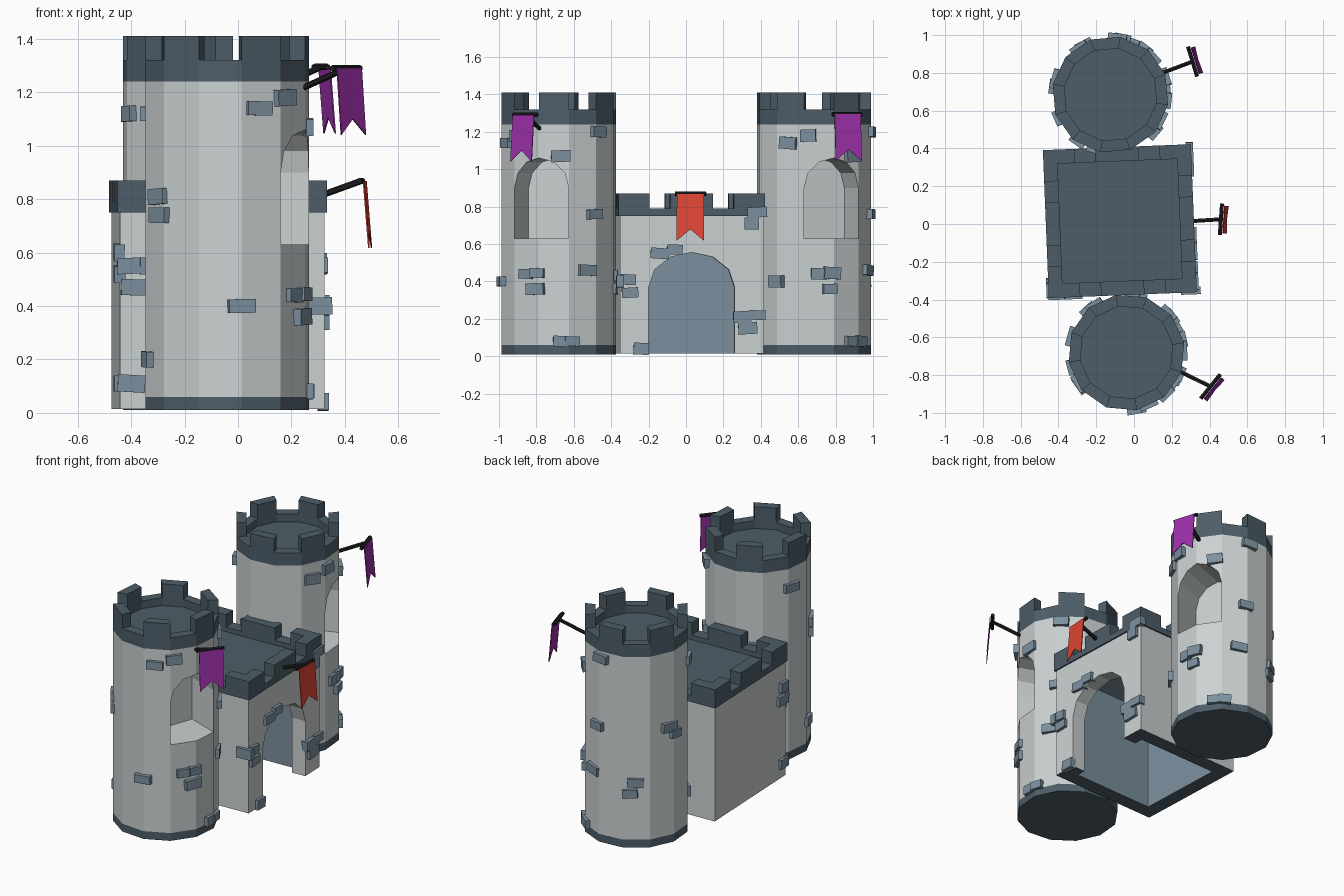
import bpy, bmesh, random
from math import sin, cos, pi, radians
from mathutils import Vector, Matrix

if "Cube" in bpy.data.objects:
    bpy.data.objects.remove(bpy.data.objects["Cube"])

random.seed(4)


def material(name, rgb):
    m = bpy.data.materials.new(name)
    m.diffuse_color = (*rgb, 1)
    m.use_nodes = True
    m.node_tree.nodes["Principled BSDF"].inputs["Base Color"].default_value = m.diffuse_color
    return m


WALL = material("pale_stone", (0.60, 0.64, 0.64))
DARK = material("dark_slate", (0.075, 0.11, 0.14))
BLUE = material("blue_stone", (0.20, 0.28, 0.35))
BLACK = material("black_iron", (0.012, 0.012, 0.014))
PURPLE = material("purple_cloth", (0.34, 0.03, 0.40))
RED = material("red_cloth", (0.75, 0.06, 0.035))


def add(name, bm, mat, place=Matrix()):
    bmesh.ops.recalc_face_normals(bm, faces=bm.faces)
    me = bpy.data.meshes.new(name)
    bm.to_mesh(me)
    bm.free()
    ob = bpy.data.objects.new(name, me)
    bpy.context.collection.objects.link(ob)
    me.materials.append(mat)
    ob.matrix_world = place
    return ob


def prism(pts, vec):
    """Closed solid: polygon of 3D points swept along vec."""
    bm = bmesh.new()
    f = bm.faces.new([bm.verts.new(p) for p in pts])
    ext = bmesh.ops.extrude_face_region(bm, geom=[f], use_keep_orig=True)
    bmesh.ops.translate(bm, vec=vec, verts=[v for v in ext["geom"] if isinstance(v, bmesh.types.BMVert)])
    bmesh.ops.recalc_face_normals(bm, faces=bm.faces)
    return bm


def cut(ob, cutters):
    """Subtract cutters, bake the result, drop the cutters."""
    for c in cutters:
        c.hide_render = True
        mod = ob.modifiers.new("cut", "BOOLEAN")
        mod.object, mod.operation, mod.solver = c, "DIFFERENCE", "EXACT"
    bpy.context.view_layer.update()
    me = bpy.data.meshes.new_from_object(ob.evaluated_get(bpy.context.evaluated_depsgraph_get()))
    ob.modifiers.clear()
    ob.data = me
    for c in cutters:
        bpy.data.objects.remove(c)


def crown(name, outline, merlon, z0, z1, z2, floor, thick, place):
    """Parapet: solid slab, sunken floor, raised merlons."""
    bm = prism([(x, y, z0) for x, y in outline], (0, 0, z1 - z0))
    top = max(bm.faces, key=lambda f: f.calc_center_median().z)
    if top.normal.z < 0:
        top.normal_flip()
    ring = bmesh.ops.inset_region(bm, faces=[top], thickness=thick, use_even_offset=True)["faces"]
    n = len(outline)
    mids = [(Vector(outline[i]) + Vector(outline[(i + 1) % n])) / 2 for i in range(n)]
    raised = [f for f in ring if merlon(min(range(n), key=lambda i: (mids[i] - f.calc_center_median().xy).length))]
    for faces, dz in (([top], floor - z1), (raised, z2 - z1)):
        ext = bmesh.ops.extrude_face_region(bm, geom=faces)
        bmesh.ops.translate(bm, vec=(0, 0, dz), verts=[v for v in ext["geom"] if isinstance(v, bmesh.types.BMVert)])
        bmesh.ops.delete(bm, geom=[f for f in faces if f.is_valid], context="FACES_ONLY")
    return add(name, bm, DARK, place)


def stones(name, spots, place):
    """spots: (position, facing angle in degrees)"""
    bm = bmesh.new()
    for p, a in spots:
        size = Matrix.Diagonal((0.04, random.uniform(0.075, 0.105), random.uniform(0.05, 0.065), 1))
        tilt = Matrix.Rotation(radians(random.uniform(-4, 4)), 4, "X")
        bmesh.ops.create_cube(bm, size=1, matrix=Matrix.Translation(p) @ Matrix.Rotation(radians(a), 4, "Z") @ tilt @ size)
    return add(name, bm, BLUE, place)


def rod(name, p, q, r=0.012):
    d = Vector(q) - Vector(p)
    rot = d.to_track_quat("Z", "Y").to_matrix().to_4x4()
    bm = bmesh.new()
    bmesh.ops.create_cone(bm, cap_ends=True, segments=6, radius1=r, radius2=r, depth=d.length,
                          matrix=Matrix.Translation((Vector(p) + Vector(q)) / 2) @ rot)
    return add(name, bm, BLACK)


def flag(name, base, tip, facing, cloth):
    """Slanted pole, crossbar and swallow-tailed cloth."""
    a = radians(facing)
    out, side, tip = Vector((cos(a), sin(a), 0)), Vector((-sin(a), cos(a), 0)), Vector(tip)
    rod(name + "_pole", base, tip)
    rod(name + "_crossbar", tip - side * 0.083, tip + side * 0.083)
    shape = [(-0.073, 0), (0.073, 0), (0.073, -0.25), (0, -0.19), (-0.073, -0.25)]
    pts = [tip + out * (0.012 - 0.08 * h) + side * u + Vector((0, 0, h)) for u, h in shape]
    add(name + "_cloth", prism(pts, out * 0.005), cloth)


def arch(half, z0, spring, top):
    """Arched opening outline as (u, z)."""
    rise = top - spring
    curve = [(half * cos(t * pi / 6), spring + rise * sin(t * pi / 6)) for t in range(7)]
    return [(half, z0)] + curve + [(-half, z0)]


# Towers: the same twelve-sided tower, turned so the window faces the given angle
R = 0.31
ring12 = [(R * cos(i * pi / 6), R * sin(i * pi / 6)) for i in range(12)]
tower_stones = [(-15, .44), (-2, .445), (-4, .36), (22, .08), (33, .08), (22, 1.07), (-47, 1.14),
                (-26, 1.18), (-60, .40), (63, 1.20), (58, .76), (50, .46), (-127, .81), (-125, .74),
                (144, .76), (152, .71), (104, .43), (98, .36), (-176, 1.12), (-145, .20)]
for side, x, y, angle in (("front", -0.04, -0.68, -20), ("back", -0.125, 0.685, 20)):
    place = Matrix.Translation((x, y, 0)) @ Matrix.Rotation(radians(angle), 4, "Z")
    add(side + "_tower_base", prism([(a, b, 0.01) for a, b in ring12], (0, 0, 0.05)), DARK, place)
    body = add(side + "_tower_wall", prism([(a, b, 0.06) for a, b in ring12], (0, 0, 1.18)), WALL, place)
    opening = prism([(0.05, u, z) for u, z in arch(0.154, 0.63, 0.90, 1.06)], (0.4, 0, 0))
    cut(body, [add("window_cutter", opening, WALL, place)])
    crown(side + "_tower_parapet", ring12, lambda i: i % 2 == 0, 1.24, 1.32, 1.41, 1.27, 0.06, place)
    spots = []
    for a, z in tower_stones:
        r = R * cos(pi / 12) / cos(radians(a % 30 - 15))
        spots.append(((r * cos(radians(a)), r * sin(radians(a)), z), a))
    stones(side + "_tower_stones", spots, place)

# Gatehouse: hollow box, open below, with an arched gate
place = Matrix.Translation((-0.075, 0.015, 0)) @ Matrix.Rotation(radians(2.3), 4, "Z")
H, IN = 0.383, 0.29


def square(h, z):
    return [(-h, -h, z), (h, -h, z), (h, h, z), (-h, h, z)]


gate = add("gatehouse_wall", prism(square(H, 0.015), (0, 0, 0.735)), WALL, place)
room = add("room_cutter", prism(square(IN, -0.1), (0, 0, 0.78)), WALL, place)
hole = prism([(0.2, u, z) for u, z in arch(0.23, -0.1, 0.37, 0.555)], (0.4, 0, 0))
cut(gate, [room, add("gate_cutter", hole, WALL, place)])
gate.data.materials.append(DARK)
gate.data.materials.append(BLUE)
for p in gate.data.polygons:
    co = [gate.data.vertices[i].co for i in p.vertices]
    if all(max(abs(c.x), abs(c.y)) < IN + 0.005 for c in co):
        p.material_index = 2
    elif p.normal.z < -0.9 and p.center.z < 0.05:
        p.material_index = 1

P, marks = 0.392, (-0.392, -0.225, -0.115, 0.115, 0.225)
outline = [(P, t) for t in marks] + [(-t, P) for t in marks] + [(-P, -t) for t in marks] + [(t, -P) for t in marks]
crown("gatehouse_parapet", outline, lambda i: i % 5 % 2 == 0, 0.75, 0.79, 0.87, 0.76, 0.075, place)

spots = [((H, y, z), 0) for y, z in [(-.34, .41), (-.33, .34), (-.17, .55), (-.09, .57), (-.27, .04), (.32, .71),
                                     (.35, .77), (.27, .21), (.35, .22), (.30, .15)]]
spots += [((x, -H, z), -90) for x, z in [(-.35, .55), (-.26, .55), (-.33, .47), (-.34, .11), (.36, .40)]]
spots += [((-H, y, z), 180) for y, z in [(-.35, .60), (-.34, .52), (-.35, .11)]]
stones("gatehouse_stones", spots, place)

# Flags
flag("front_flag", (0.24, -0.78, 1.215), (0.405, -0.86, 1.29), -39, PURPLE)
flag("back_flag", (0.15, 0.80, 1.22), (0.31, 0.86, 1.295), 17, PURPLE)
flag("gate_flag", (0.30, 0.015, 0.81), (0.46, 0.025, 0.868), -4, RED)
